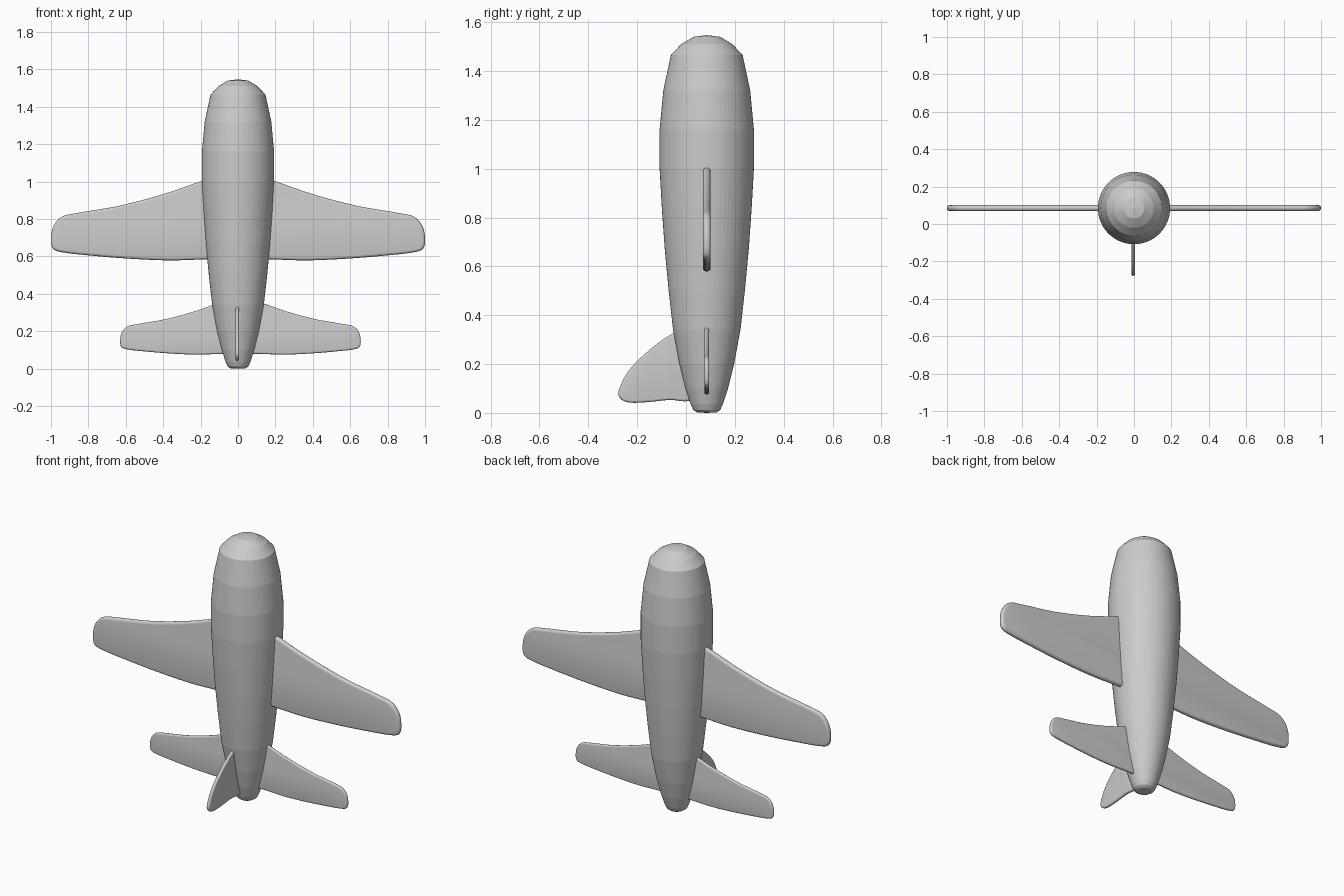
import bpy, bmesh
from math import pi, radians
from mathutils import Vector

if "Cube" in bpy.data.objects:
    bpy.data.objects.remove(bpy.data.objects["Cube"])

AXIS_Y = 0.085


def make_object(name, bm):
    bmesh.ops.recalc_face_normals(bm, faces=bm.faces)
    mesh = bpy.data.meshes.new(name)
    bm.to_mesh(mesh)
    bm.free()
    obj = bpy.data.objects.new(name, mesh)
    bpy.context.collection.objects.link(obj)
    return obj


def smooth_loop(points, steps=5):
    """Closed Catmull-Rom curve through the points."""
    n, result = len(points), []
    for i in range(n):
        a, b, c, d = (Vector(points[(i + k) % n]) for k in (-1, 0, 1, 2))
        # scale tangents to the span so uneven spacing stays smooth
        span = (c - b).length
        m0 = (c - a).normalized() * span
        m1 = (d - b).normalized() * span
        for s in range(steps):
            t = s / steps
            result.append(b * (2*t**3 - 3*t**2 + 1) + m0 * (t**3 - 2*t**2 + t)
                          + c * (3*t**2 - 2*t**3) + m1 * (t**3 - t**2))
    return result


def make_plate(name, outline, thickness, place):
    """Flat plate with a fully rounded rim; place maps (u, v, depth) to xyz."""
    bm = bmesh.new()
    h = thickness / 2
    pts = smooth_loop(outline)
    low = [bm.verts.new(place(p.x, p.y, -h)) for p in pts]
    high = [bm.verts.new(place(p.x, p.y, h)) for p in pts]
    caps = [bm.faces.new(low), bm.faces.new(high)]
    for i in range(len(pts)):
        j = (i + 1) % len(pts)
        bm.faces.new((low[i], low[j], high[j], high[i]))
    bmesh.ops.recalc_face_normals(bm, faces=bm.faces)
    rim = [e for f in caps for e in f.edges]
    bmesh.ops.bevel(bm, geom=rim, offset=h * 0.95, segments=4, profile=0.5,
                    affect='EDGES', clamp_overlap=False)
    obj = make_object(name, bm)
    bpy.ops.object.select_all(action='DESELECT')
    obj.select_set(True)
    bpy.context.view_layer.objects.active = obj
    bpy.ops.object.shade_smooth_by_angle(angle=radians(35))
    return obj


# Fuselage: turned profile (radius, height), faceted along its length
profile = [(0, 0), (0.04, 0.002), (0.055, 0.012), (0.066, 0.035), (0.087, 0.1),
           (0.112, 0.2), (0.138, 0.34), (0.156, 0.5), (0.172, 0.67),
           (0.184, 0.84), (0.193, 1.0), (0.193, 1.16), (0.178, 1.32),
           (0.147, 1.465), (0.105, 1.51), (0.055, 1.54), (0, 1.547)]
bm = bmesh.new()
verts = [bm.verts.new((r, AXIS_Y, z)) for r, z in profile]
edges = [bm.edges.new(pair) for pair in zip(verts, verts[1:])]
bmesh.ops.spin(bm, geom=verts + edges, cent=(0, AXIS_Y, 0), axis=(0, 0, 1),
               angle=2 * pi, steps=64, use_merge=True)
bmesh.ops.remove_doubles(bm, verts=bm.verts, dist=0.0001)
make_object("fuselage", bm)

# Wings: half outline mirrored across the middle
half = [(0.1, 1.03), (0.195, 1.003), (0.39, 0.936), (0.63, 0.872), (0.86, 0.832),
        (0.94, 0.813), (0.985, 0.765), (1.0, 0.70), (0.992, 0.645), (0.955, 0.625),
        (0.8, 0.606), (0.58, 0.588), (0.36, 0.579), (0.15, 0.585)]
outline = half + [(-x, z) for x, z in reversed(half)]
make_plate("wings", outline, 0.031, lambda u, v, d: (u, AXIS_Y - d, v))

# Tailplane: the wing shape, smaller and slightly off centre
tail = [(x * 0.643 + 0.013, z * 0.643 - 0.297) for x, z in outline]
make_plate("tailplane", tail, 0.02, lambda u, v, d: (u, AXIS_Y - d, v))

# Tail fin on the front (-y) side
fin = [(0.0, 0.345), (-0.055, 0.325), (-0.147, 0.26), (-0.235, 0.172),
       (-0.276, 0.09), (-0.272, 0.063), (-0.245, 0.045), (-0.19, 0.042),
       (-0.07, 0.053), (0.03, 0.06), (0.05, 0.2)]
make_plate("tail_fin", fin, 0.02, lambda u, v, d: (d - 0.004, u, v))
